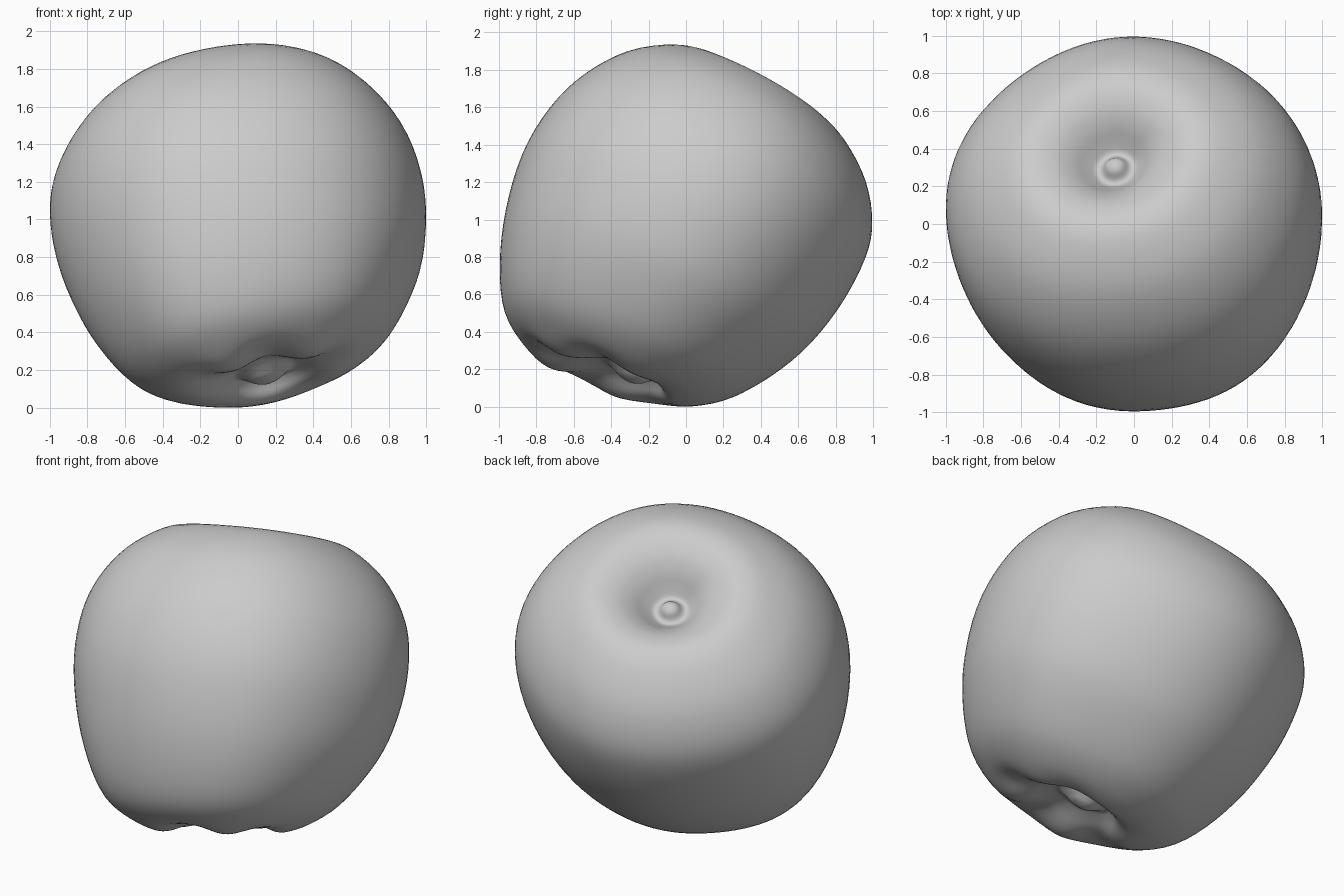
import bpy, bmesh
from math import sin, cos, pi, exp, radians
from mathutils import Vector

cube = bpy.data.objects.get("Cube")
if cube:
    bpy.data.objects.remove(cube, do_unlink=True)

SEGMENTS, STEPS = 96, 4

# Half profile (radius, height) from the stem stub down to the blossom end
PROFILE = [Vector(p) for p in (
    (0, .73), (.04, .715), (.07, .675), (.1, .67), (.14, .71), (.21, .79),
    (.3, .853), (.42, .882), (.56, .84), (.74, .70), (.87, .5), (.935, .28),
    (.945, 0), (.89, -.3), (.79, -.55), (.66, -.75), (.51, -.865),
    (.38, -.905), (.28, -.89), (.2, -.845), (.15, -.825), (.1, -.85),
    (.06, -.875), (0, -.89))]


def smooth(t):
    t = max(0, min(1, t))
    return t * t * (3 - 2 * t)


def spline(points):
    """Catmull-Rom curve through the profile points."""
    ext = [Vector((-points[1].x, points[1].y)), *points,
           Vector((-points[-2].x, points[-2].y))]
    out = []
    for a, b, c, d in zip(ext, ext[1:], ext[2:], ext[3:]):
        for i in range(STEPS):
            t = i / STEPS
            out.append(b + ((c - a) + ((2*a - 5*b + 4*c - d)
                       + (3*b - a - 3*c + d) * t) * t) * t / 2)
    return out[1:]


def skin(r, v, angle):
    """Place a profile point, with five lobes, a lean and uneven ends."""
    lobe = cos(5 * (angle + radians(50)))
    low = smooth((-v - .2) / .6)
    high = smooth(v / .9)
    rr = r * (1 + lobe * (.008 + .006 * low))
    x, y = rr * cos(angle) * 1.05, rr * sin(angle)
    # Lobed rim around the blossom end, deepest at the front
    depth = .018 - .012 * sin(angle)
    v -= depth * lobe * low * exp(-((r - .34) / .12) ** 2)
    # Sloping base and shoulders
    v += (.06 * y + .05 * x) * low
    v += (.04 * x - .085 * y - .05) * high
    x -= .025 * high
    y += -.04 + .05 * v + .04 * high + .13 * low * (1 - smooth(r / .45))
    return Vector((x, y, v))


# Revolved body, tipped backwards and to one side
tilt = Vector((0, 0, 1)).rotation_difference(Vector((-.15, .4, .9)))
bm = bmesh.new()
angles = [2 * pi * i / SEGMENTS for i in range(SEGMENTS)]
rings = [[bm.verts.new(tilt @ skin(p.x, p.y, a)) for a in angles]
         for p in spline(PROFILE)]
for up, down in zip(rings, rings[1:]):
    for i in range(SEGMENTS):
        j = (i + 1) % SEGMENTS
        bm.faces.new((up[i], down[i], down[j], up[j]))
for ring, end in ((rings[0], PROFILE[0]), (rings[-1], PROFILE[-1])):
    tip = bm.verts.new(tilt @ skin(end.x, end.y, 0))
    for i in range(SEGMENTS):
        bm.faces.new((tip, ring[i], ring[(i + 1) % SEGMENTS]))
bmesh.ops.recalc_face_normals(bm, faces=bm.faces)

# Centre the body and stand it on the ground
lows = [min(v.co[k] for v in bm.verts) for k in range(3)]
highs = [max(v.co[k] for v in bm.verts) for k in range(3)]
shift = Vector((-(lows[0] + highs[0]) / 2, -(lows[1] + highs[1]) / 2, -lows[2]))
bmesh.ops.translate(bm, vec=shift, verts=bm.verts)

mesh = bpy.data.meshes.new("apple_body")
bm.to_mesh(mesh)
bm.free()
mesh.shade_smooth()
apple = bpy.data.objects.new("apple_body", mesh)
bpy.context.collection.objects.link(apple)

# Plain grey skin
grey = bpy.data.materials.new("plain_grey")
grey.use_nodes = True
color = (.6, .6, .6, 1)
grey.diffuse_color = color
grey.node_tree.nodes["Principled BSDF"].inputs["Base Color"].default_value = color
mesh.materials.append(grey)
